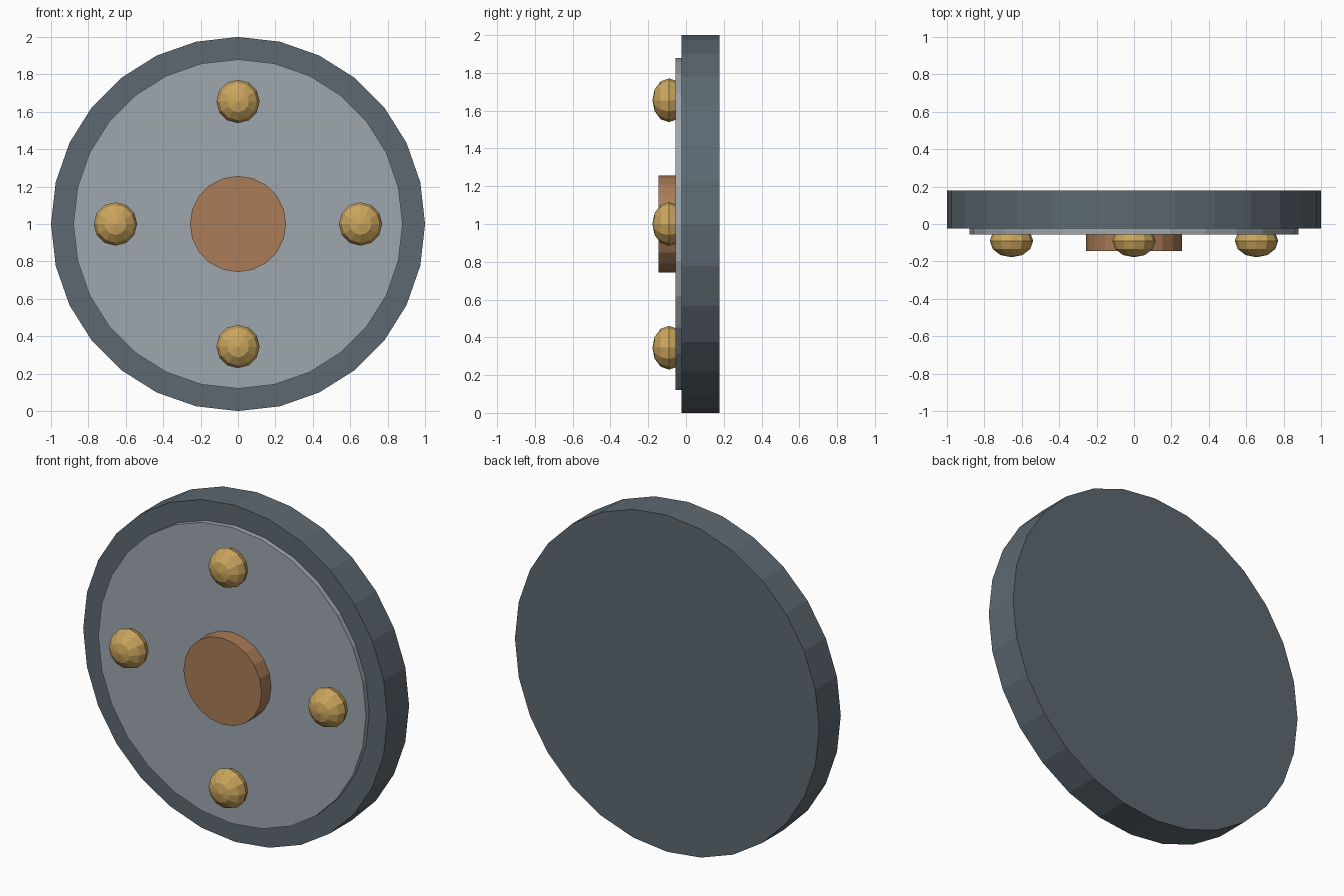
import bpy
from math import pi, sin, cos

if "Cube" in bpy.data.objects:
    bpy.data.objects.remove(bpy.data.objects["Cube"])


def paint(obj, name, color):
    mat = bpy.data.materials.get(name) or bpy.data.materials.new(name)
    mat.diffuse_color = (*color, 1)
    mat.use_nodes = True
    mat.node_tree.nodes["Principled BSDF"].inputs["Base Color"].default_value = mat.diffuse_color
    obj.data.materials.append(mat)


def disc(name, radius, y_front, y_back, sides, mat, color):
    # Cylinder lying along y, centred at z = 1
    bpy.ops.mesh.primitive_cylinder_add(
        vertices=sides, radius=radius, depth=y_back - y_front,
        location=(0, (y_front + y_back) / 2, 1), rotation=(pi / 2, 0, 0))
    obj = bpy.context.object
    obj.name = name
    paint(obj, mat, color)


# Thick body, thin face plate and raised centre hub
disc("body_disc", 1.0, -0.025, 0.178, 28, "dark_steel", (0.11, 0.14, 0.165))
disc("face_plate", 0.88, -0.055, -0.02, 28, "light_steel", (0.34, 0.39, 0.43))
disc("centre_hub", 0.257, -0.145, -0.04, 20, "copper", (0.40, 0.20, 0.095))

# Four flattened studs around the face, poles facing front
for i in range(4):
    a = i * pi / 2
    bpy.ops.mesh.primitive_uv_sphere_add(
        segments=12, ring_count=6, radius=0.116,
        location=(0.655 * cos(a), -0.09, 1 + 0.655 * sin(a)),
        rotation=(pi / 2, 0, 0))
    stud = bpy.context.object
    stud.name = f"stud_{i + 1}"
    stud.scale.z = 0.088 / 0.116
    paint(stud, "brass", (0.60, 0.38, 0.11))
